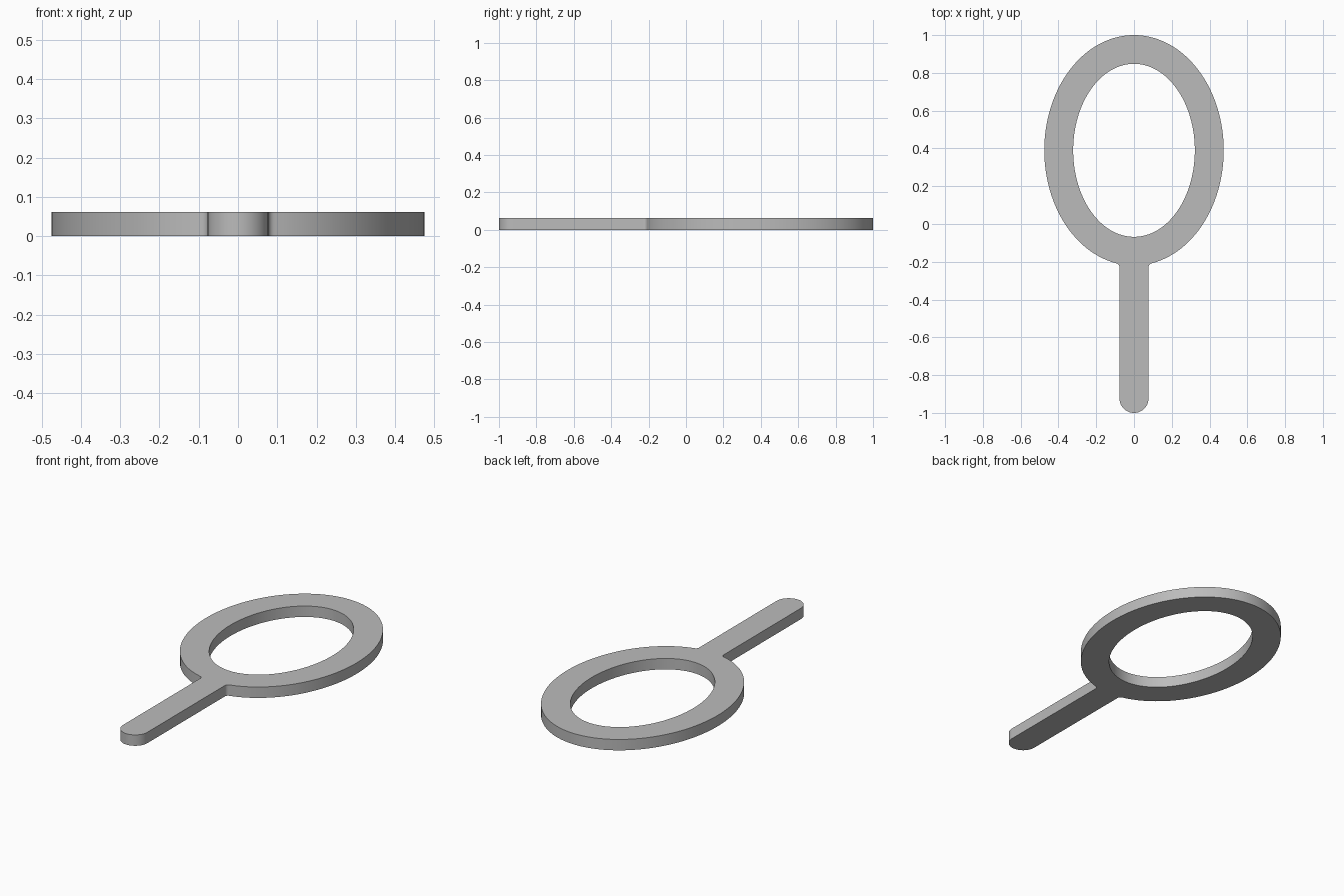
import bpy, bmesh, math
from mathutils import Vector

cube = bpy.data.objects.get("Cube")
if cube:
    bpy.data.objects.remove(cube, do_unlink=True)

THICK = 0.062
CENTRE_Y = 0.39
OUTER = (0.475, 0.61)
INNER = (0.322, 0.458)
HANDLE = 0.077      # half width of the handle
FILLET = 0.018      # size of the blend between ring and handle


def ellipse(radii, angle, cy=CENTRE_Y):
    return Vector((radii[0] * math.cos(angle), cy + radii[1] * math.sin(angle), 0))


def arc(radii, start, end, steps, cy=CENTRE_Y):
    return [ellipse(radii, start + (end - start) * i / steps, cy) for i in range(steps + 1)]


def blend(a, corner, b, steps=6):
    return [a * (1 - t) ** 2 + corner * 2 * t * (1 - t) + b * t * t
            for t in (i / steps for i in range(1, steps))]


# Outer outline: ring, small fillets, straight handle, round tip
gap = math.asin((HANDLE + FILLET) / OUTER[0])
ring = arc(OUTER, -math.pi / 2 + gap, 1.5 * math.pi - gap, 128)
corner = ellipse(OUTER, -math.pi / 2 - math.asin(HANDLE / OUTER[0]))
side = corner - Vector((0, FILLET, 0))
left_blend = blend(ring[-1], corner, side) + [side]
right_blend = [Vector((-p.x, p.y, 0)) for p in reversed(left_blend)]
tip = arc((HANDLE, HANDLE), math.pi, 2 * math.pi, 32, -1 + HANDLE)
outline = ring + left_blend + tip + right_blend
hole = arc(INNER, 0, 2 * math.pi, 128)[:-1]

# Fill between the outlines and raise to a slab
bm = bmesh.new()
for loop in (outline, hole):
    verts = [bm.verts.new(p) for p in loop]
    for i, v in enumerate(verts):
        bm.edges.new((verts[i - 1], v))
bmesh.ops.triangle_fill(bm, edges=bm.edges[:], use_beauty=True, use_dissolve=False)
raised = bmesh.ops.extrude_face_region(bm, geom=bm.faces[:], use_keep_orig=True)
bmesh.ops.translate(bm, vec=(0, 0, THICK),
                    verts=[g for g in raised["geom"] if isinstance(g, bmesh.types.BMVert)])
bmesh.ops.recalc_face_normals(bm, faces=bm.faces[:])

mesh = bpy.data.meshes.new("ring_with_handle")
bm.to_mesh(mesh)
bm.free()
obj = bpy.data.objects.new("ring_with_handle", mesh)
bpy.context.collection.objects.link(obj)

# Plain grey finish
grey = bpy.data.materials.new("grey")
grey.use_nodes = True
grey.diffuse_color = (0.5, 0.5, 0.5, 1)
grey.node_tree.nodes["Principled BSDF"].inputs["Base Color"].default_value = (0.5, 0.5, 0.5, 1)
mesh.materials.append(grey)

bpy.ops.object.select_all(action="DESELECT")
obj.select_set(True)
bpy.context.view_layer.objects.active = obj
bpy.ops.object.shade_smooth_by_angle(angle=math.radians(35))
